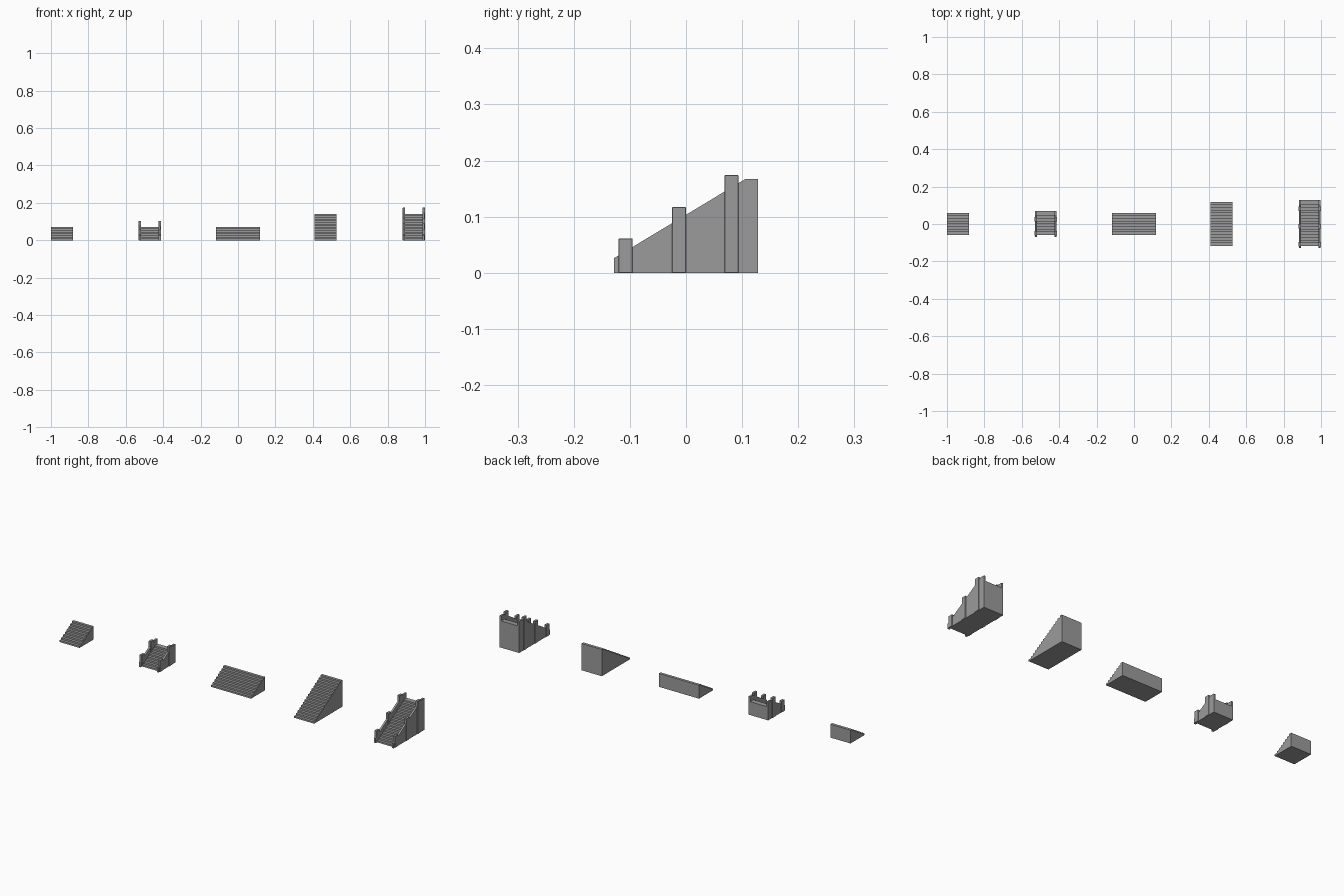
import bpy, bmesh

if "Cube" in bpy.data.objects:
    bpy.data.objects.remove(bpy.data.objects["Cube"])

RISE, RUN = 0.0705 / 8, 0.117 / 8
SLOPE = RISE / RUN

# dark stone colour shared by all parts
stone = bpy.data.materials.new("dark_stone")
stone.diffuse_color = (0.33, 0.33, 0.33, 1)
stone.use_nodes = True
stone.node_tree.nodes["Principled BSDF"].inputs["Base Color"].default_value = stone.diffuse_color


def extrude_profile(name, pts, x0, x1):
    """Solid made from a closed (y, z) outline swept along x."""
    bm = bmesh.new()
    face = bm.faces.new([bm.verts.new((x0, y, z)) for y, z in pts])
    res = bmesh.ops.extrude_face_region(bm, geom=[face])
    verts = [v for v in res["geom"] if isinstance(v, bmesh.types.BMVert)]
    bmesh.ops.translate(bm, verts=verts, vec=(x1 - x0, 0, 0))
    # keep the starting cap so the solid is closed on both sides
    if not face.is_valid:
        bm.faces.new([e.verts[0] for e in bm.edges if e.is_boundary])
    bmesh.ops.recalc_face_normals(bm, faces=bm.faces)
    mesh = bpy.data.meshes.new(name)
    bm.to_mesh(mesh)
    bm.free()
    mesh.materials.append(stone)
    ob = bpy.data.objects.new(name, mesh)
    bpy.context.collection.objects.link(ob)
    return ob


def stairs(name, cx, width, steps, landing=0.0):
    """Solid flight of steps, climbing towards +y."""
    y0 = -steps * RUN / 2
    pts = [(y0, 0)]
    for i in range(steps):
        pts.append((y0 + i * RUN, (i + 1) * RISE))
        pts.append((y0 + (i + 1) * RUN, (i + 1) * RISE))
    pts[-1] = (-y0 + landing, steps * RISE)
    pts.append((-y0 + landing, 0))
    extrude_profile(name, pts, cx - width / 2, cx + width / 2)


def railed_stairs(name, cx, steps, half, posts):
    """Flight between sloping side walls with square posts."""
    stairs(name + "_steps", cx, 0.1, steps, half - steps * RUN / 2)
    top = steps * RISE + 0.026
    knee = -half + (top - 0.026) / SLOPE
    wall = [(-half, 0), (-half, 0.026), (knee, top), (half, top), (half, 0)]
    for side, s in (("left", -1), ("right", 1)):
        extrude_profile(f"{name}_wall_{side}", wall, cx + s * 0.047, cx + s * 0.057)
        for i, (y, z) in enumerate(posts):
            rect = [(y - 0.0125, 0), (y - 0.0125, z), (y + 0.0125, z), (y + 0.0125, 0)]
            post = extrude_profile(f"{name}_post_{side}_{i}", rect,
                                   cx + s * 0.0465, cx + s * 0.06)
            bevel = post.modifiers.new("worn_edges", 'BEVEL')
            bevel.width, bevel.segments = 0.001, 1


# plain flights
stairs("short_stairs", -0.9415, 0.117, 8)
stairs("wide_stairs", 0.0, 0.234, 8)
stairs("tall_stairs", 0.4675, 0.117, 16)

# flights with walls and posts
railed_stairs("short_railed_stairs", -0.471, 8, 0.07,
              [(-0.05, 0.06), (0.025, 0.104)])
railed_stairs("tall_railed_stairs", 0.94, 16, 0.1285,
              [(-0.1075, 0.061), (-0.0125, 0.117), (0.081, 0.174)])
